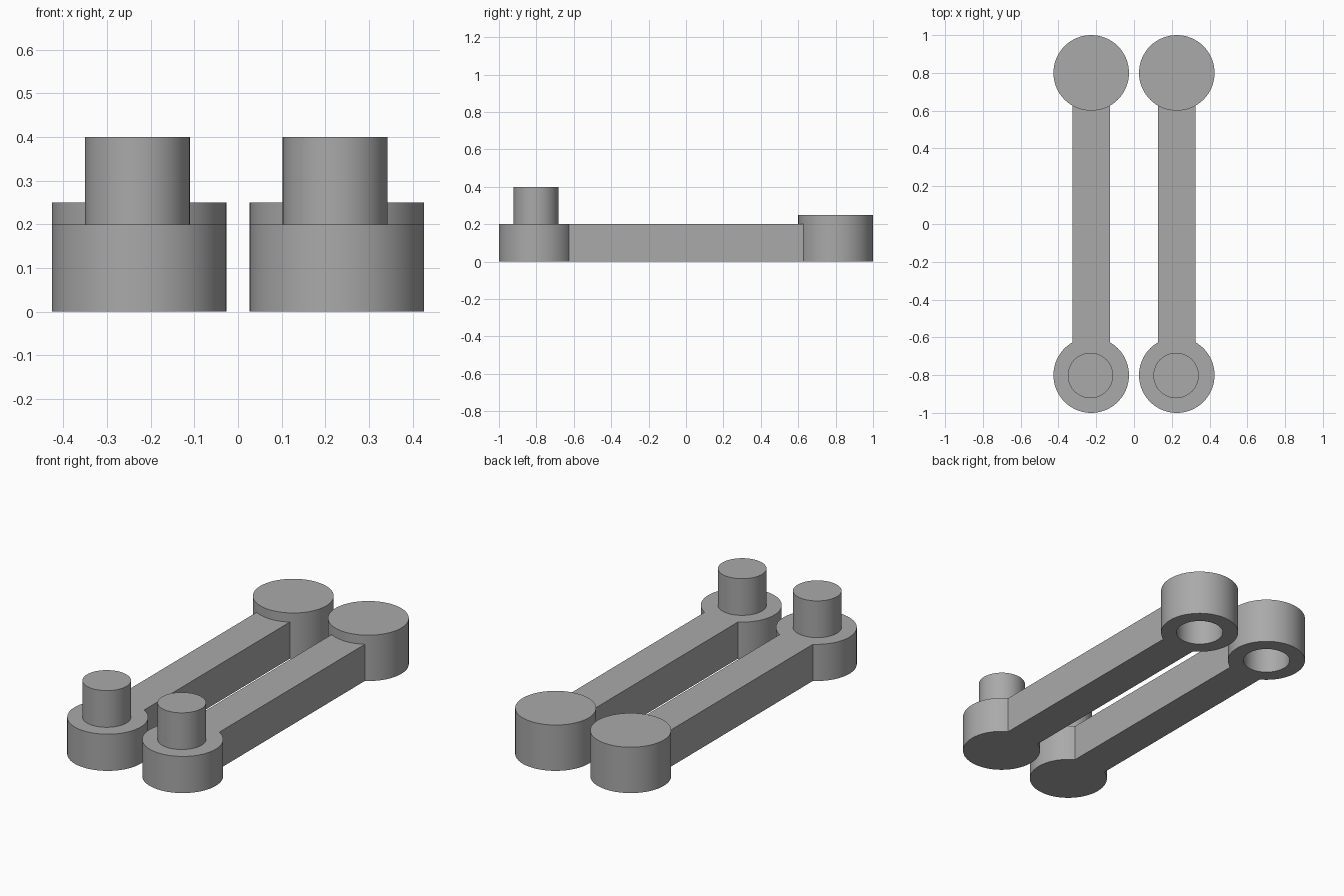
import bpy
import bmesh
from math import cos, sin, pi, asin, radians

START = bpy.data.objects.get("Cube")
if START:
    bpy.data.objects.remove(START, do_unlink=True)

SIDES = 64
R_BOSS, R_PIN, HALF_ARM = 0.2, 0.12, 0.1
Z_ARM, Z_CAP, Z_PIN = 0.2, 0.25, 0.4
END_Y, LINK_X = 0.8, 0.2265

grey = bpy.data.materials.new("plain grey")
grey.use_nodes = True
tone = (0.4, 0.4, 0.4, 1)
grey.diffuse_color = tone
grey.node_tree.nodes["Principled BSDF"].inputs["Base Color"].default_value = tone


def finish(bm, name, location):
    """Turn a bmesh into a shaded, coloured object."""
    bmesh.ops.recalc_face_normals(bm, faces=bm.faces)
    mesh = bpy.data.meshes.new(name)
    bm.to_mesh(mesh)
    bm.free()
    mesh.materials.append(grey)
    obj = bpy.data.objects.new(name, mesh)
    obj.location = location
    bpy.context.collection.objects.link(obj)
    bpy.ops.object.select_all(action="DESELECT")
    obj.select_set(True)
    bpy.context.view_layer.objects.active = obj
    bpy.ops.object.shade_smooth_by_angle(angle=radians(30))
    return obj


def lathe(profile, name, location):
    """Stack rings of (radius, height) and close both ends with flat discs."""
    bm = bmesh.new()
    rings = [[bm.verts.new((r * cos(2 * pi * i / SIDES), r * sin(2 * pi * i / SIDES), z))
              for i in range(SIDES)] for r, z in profile]
    for low, high in zip(rings, rings[1:]):
        for i in range(SIDES):
            j = (i + 1) % SIDES
            bm.faces.new((low[i], low[j], high[j], high[i]))
    bm.faces.new(rings[0])
    bm.faces.new(rings[-1])
    return finish(bm, name, location)


def keyhole_arm(name, location):
    """Extrude a round end with a straight bar running to the socket."""
    gap = asin(HALF_ARM / R_BOSS)
    first, sweep = pi / 2 + gap, 2 * pi - 2 * gap
    outline = [(R_BOSS * cos(first + sweep * i / SIDES),
                R_BOSS * sin(first + sweep * i / SIDES)) for i in range(SIDES + 1)]
    far = 2 * END_Y - 0.15
    outline += [(HALF_ARM, far), (-HALF_ARM, far)]
    bm = bmesh.new()
    base = bm.faces.new([bm.verts.new((x, y, 0)) for x, y in outline])
    top = bmesh.ops.extrude_face_region(bm, geom=[base], use_keep_orig=True)
    bmesh.ops.translate(bm, vec=(0, 0, Z_ARM),
                        verts=[v for v in top["geom"] if isinstance(v, bmesh.types.BMVert)])
    return finish(bm, name, location)


for side, x in (("left", LINK_X), ("right", -LINK_X)):
    # Bar with its round front end
    keyhole_arm(side + "_link_arm", (x, -END_Y, 0))
    # Upright pin on the front end
    lathe([(R_PIN, Z_ARM), (R_PIN, Z_PIN)], side + "_pin", (x - 0.004, -END_Y - 0.002, 0))
    # Capped socket, open underneath
    lathe([(R_PIN, Z_ARM), (R_PIN, 0), (R_BOSS, 0), (R_BOSS, Z_CAP)],
          side + "_socket", (x, END_Y, 0))
